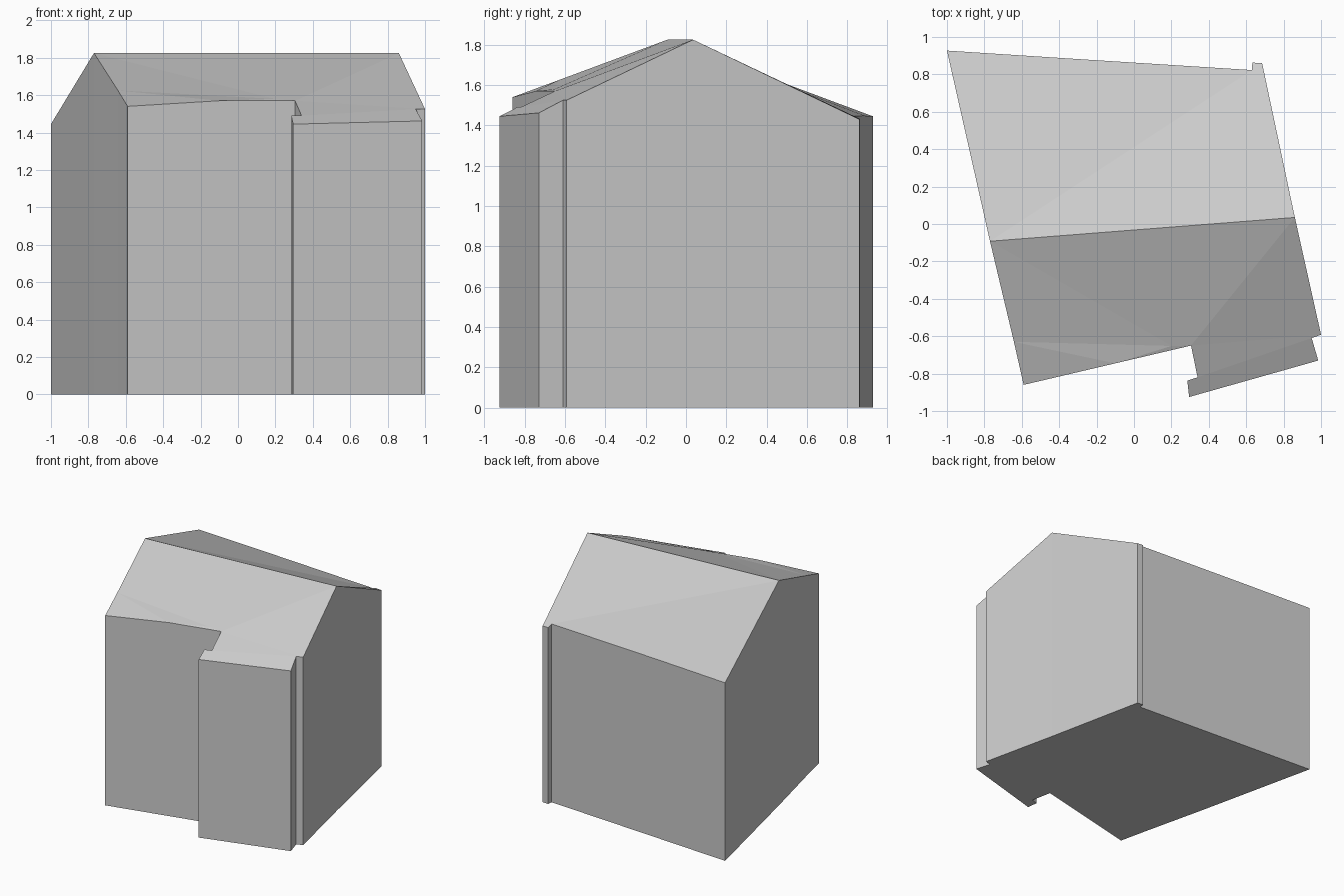
import bpy
import bmesh

cube = bpy.data.objects.get("Cube")
if cube:
    bpy.data.objects.remove(cube, do_unlink=True)

GREY = (0.6, 0.6, 0.6, 1)
plaster = bpy.data.materials.new("plain_grey")
plaster.diffuse_color = GREY
plaster.use_nodes = True
plaster.node_tree.nodes["Principled BSDF"].inputs["Base Color"].default_value = GREY

# Named points where the walls meet the roof, counter-clockwise from the front
eaves = {
    "front_right": (-0.59, -0.86, 1.54),
    "front_mid": (-0.10, -0.745, 1.57),
    "inner": (0.305, -0.65, 1.57),
    "porch_inner": (0.34, -0.82, 1.49),
    "porch_step": (0.285, -0.837, 1.49),
    "porch_right": (0.295, -0.925, 1.445),
    "porch_left": (0.985, -0.73, 1.462),
    "notch": (0.95, -0.61, 1.525),
    "side": (1.0, -0.592, 1.525),
    "ridge_left": (0.86, 0.035, 1.825),
    "back_left": (0.685, 0.86, 1.43),
    "pier": (0.633, 0.863, 1.432),
    "pier_inner": (0.63, 0.823, 1.447),
    "back_mid": (-0.35, 0.885, 1.448),
    "back_right": (-1.0, 0.927, 1.445),
    "ridge_right": (-0.77, -0.092, 1.825),
    "gable": (-0.642, -0.63, 1.625),
}
roof_crease = (0.2, -0.652, 1.58)

# Roof slopes, each a chain of named points
slopes = [
    "ridge_left back_left pier pier_inner ridge_right",
    "ridge_right pier_inner back_mid back_right",
    "ridge_right gable crease",
    "gable front_right front_mid",
    "gable front_mid crease",
    "front_mid inner crease",
    "ridge_right crease inner ridge_left",
    "ridge_left inner side",
    "inner porch_inner notch side",
    "porch_inner porch_step porch_right porch_left notch",
]


def make_object(name, bm):
    bmesh.ops.recalc_face_normals(bm, faces=bm.faces)
    mesh = bpy.data.meshes.new(name)
    bm.to_mesh(mesh)
    bm.free()
    mesh.materials.append(plaster)
    obj = bpy.data.objects.new(name, mesh)
    bpy.context.collection.objects.link(obj)
    return obj


# Closed house shell: floor, walls and folded roof
bm = bmesh.new()
top = {name: bm.verts.new(p) for name, p in eaves.items()}
top["crease"] = bm.verts.new(roof_crease)
names = list(eaves)
base = [bm.verts.new((eaves[n][0], eaves[n][1], 0)) for n in names]
bm.faces.new(base[::-1])
for i, name in enumerate(names):
    j = (i + 1) % len(names)
    bm.faces.new((base[i], base[j], top[names[j]], top[name]))
for slope in slopes:
    bm.faces.new([top[n] for n in slope.split()])
make_object("house_shell", bm)
